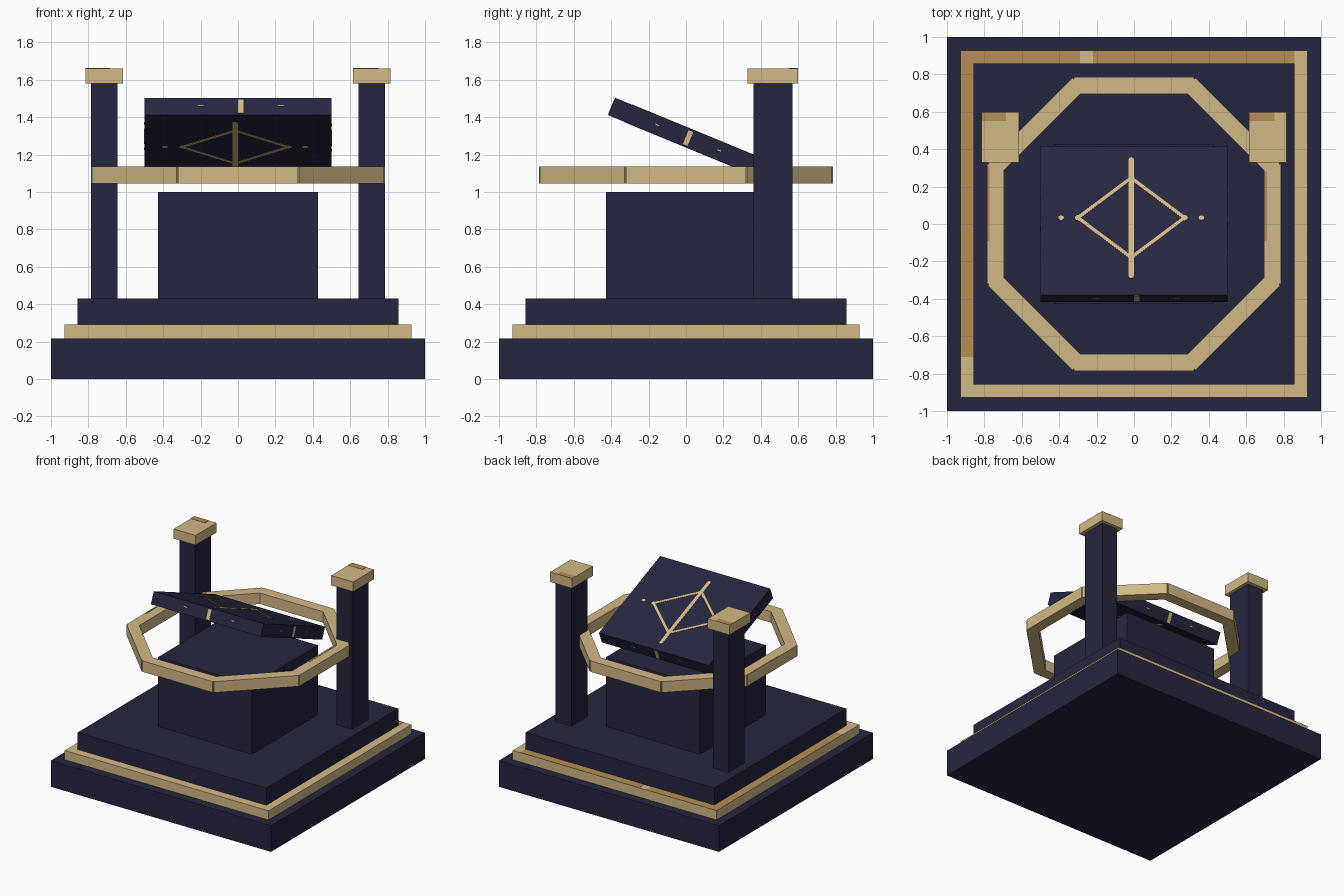
import bpy, bmesh, math
from mathutils import Matrix, Vector

cube = bpy.data.objects.get("Cube")
if cube:
    bpy.data.objects.remove(cube, do_unlink=True)


def material(name, rgb):
    m = bpy.data.materials.new(name)
    m.use_nodes = True
    m.diffuse_color = (*rgb, 1)
    m.node_tree.nodes["Principled BSDF"].inputs["Base Color"].default_value = (*rgb, 1)
    return m


navy = material("dark navy stone", (0.0195, 0.0195, 0.05))
gold = material("pale gold", (0.65, 0.49, 0.24))
bronze = material("worn bronze", (0.47, 0.275, 0.095))


def finish(name, bm, mat, matrix=Matrix()):
    mesh = bpy.data.meshes.new(name)
    bm.to_mesh(mesh)
    bm.free()
    mesh.materials.append(mat)
    obj = bpy.data.objects.new(name, mesh)
    obj.matrix_world = matrix
    bpy.context.collection.objects.link(obj)
    return obj


def add_box(bm, centre, size, turn=0.0):
    m = Matrix.Translation(centre) @ Matrix.Rotation(turn, 4, "Z") @ Matrix.Diagonal((*size, 1))
    bmesh.ops.create_cube(bm, size=1, matrix=m)


def box(name, x, y, z, mat):
    """Box from its extents along each axis."""
    bm = bmesh.new()
    spans = (x, y, z)
    add_box(bm, [(a + b) / 2 for a, b in spans], [b - a for a, b in spans])
    return finish(name, bm, mat)


def block(name, half, z0, z1, mat):
    return box(name, (-half, half), (-half, half), (z0, z1), mat)


# Stepped base and pedestal
block("base_slab", 1.0, 0, 0.215, navy)
block("base_trim", 0.927, 0.215, 0.29, gold)
block("upper_step", 0.857, 0.29, 0.43, navy)
block("pedestal", 0.427, 0.43, 1.0, navy)

# Rear columns with caps
for side, s in (("left", 1), ("right", -1)):
    def span(a, b):
        return tuple(sorted((s * a, s * b)))
    box(side + "_column", span(0.643, 0.786), (0.36, 0.57), (0.43, 1.58), navy)
    box(side + "_cap", span(0.616, 0.816), (0.33, 0.6), (1.58, 1.66), gold)

# Octagonal ring made of eight bars
bm = bmesh.new()
for i in range(8):
    a = i * math.pi / 4
    add_box(bm, (0.74 * math.cos(a), 0.74 * math.sin(a), 1.09), (0.09, 0.64, 0.09), a)
finish("octagon_ring", bm, gold)

# Worn patches on the upward gold faces
patches = {
    "trim_patch_side": ((-0.927, -0.857), (-0.71, 0.927), 0.29),
    "trim_patch_back_a": ((-0.857, -0.29), (0.857, 0.927), 0.29),
    "trim_patch_back_b": ((-0.22, 0.857), (0.857, 0.927), 0.29),
    "cap_patch_right": ((-0.816, -0.685), (0.55, 0.6), 1.66),
    "cap_patch_left": ((0.616, 0.75), (0.55, 0.6), 1.66),
    "ring_patch_right": ((-0.785, -0.772), (-0.09, 0.31), 1.135),
    "ring_patch_left": ((0.695, 0.71), (-0.09, 0.28), 1.135),
}
for name, (x, y, z) in patches.items():
    box(name, x, y, (z - 0.001, z + 0.002), bronze)

# Tilted tablet
tilt = Matrix.Translation((0, 0, 1.293)) @ Matrix.Rotation(math.radians(-22.4), 4, "X")
bm = bmesh.new()
add_box(bm, (0, 0, 0), (1.0, 0.86, 0.1))
finish("tablet", bm, navy, tilt)


# Inlaid marks on the tablet
def add_stroke(bm, a, b, width, z):
    """Flat stroke with rounded ends."""
    a, b = Vector(a), Vector(b)
    d = b - a
    mid = (a + b) / 2
    add_box(bm, (mid.x, mid.y, z), (d.length, width, 0.004), math.atan2(d.y, d.x))
    for p in (a, b):
        bmesh.ops.create_cone(bm, cap_ends=True, segments=8, radius1=width / 2,
                              radius2=width / 2, depth=0.004,
                              matrix=Matrix.Translation((p.x, p.y, z)))


bm = bmesh.new()
cx, cy = -0.015, 0.015
diamond = [(cx + 0.285, cy), (cx, cy + 0.23), (cx - 0.285, cy), (cx, cy - 0.23)]
for z in (0.05, -0.05):
    add_stroke(bm, (cx, cy - 0.335), (cx, cy + 0.335), 0.03, z)
    for i, p in enumerate(diamond):
        add_stroke(bm, p, diamond[i - 1], 0.019, z)
        add_stroke(bm, p, (p[0] + 0.002, p[1]), 0.032, z)
    for dx in (-0.375, 0.375):
        add_stroke(bm, (cx + dx - 0.004, cy), (cx + dx + 0.004, cy), 0.024, z)
finish("tablet_face_inlay", bm, gold, tilt)

bm = bmesh.new()
for s in (1, -1):
    # Front and back edges, then the two side edges
    add_box(bm, (0.015 * s, -0.43 * s, 0), (0.03, 0.004, 0.08))
    add_box(bm, (0.5 * s, 0.012 * s, 0), (0.004, 0.027, 0.08))
    for t in (1, -1):
        add_box(bm, (0.015 * s + 0.215 * t, -0.43 * s, 0.004), (0.03, 0.004, 0.006))
        add_box(bm, (0.5 * s, 0.012 * s + 0.18 * t, 0.002), (0.004, 0.02, 0.006))
finish("tablet_edge_inlay", bm, gold, tilt)
